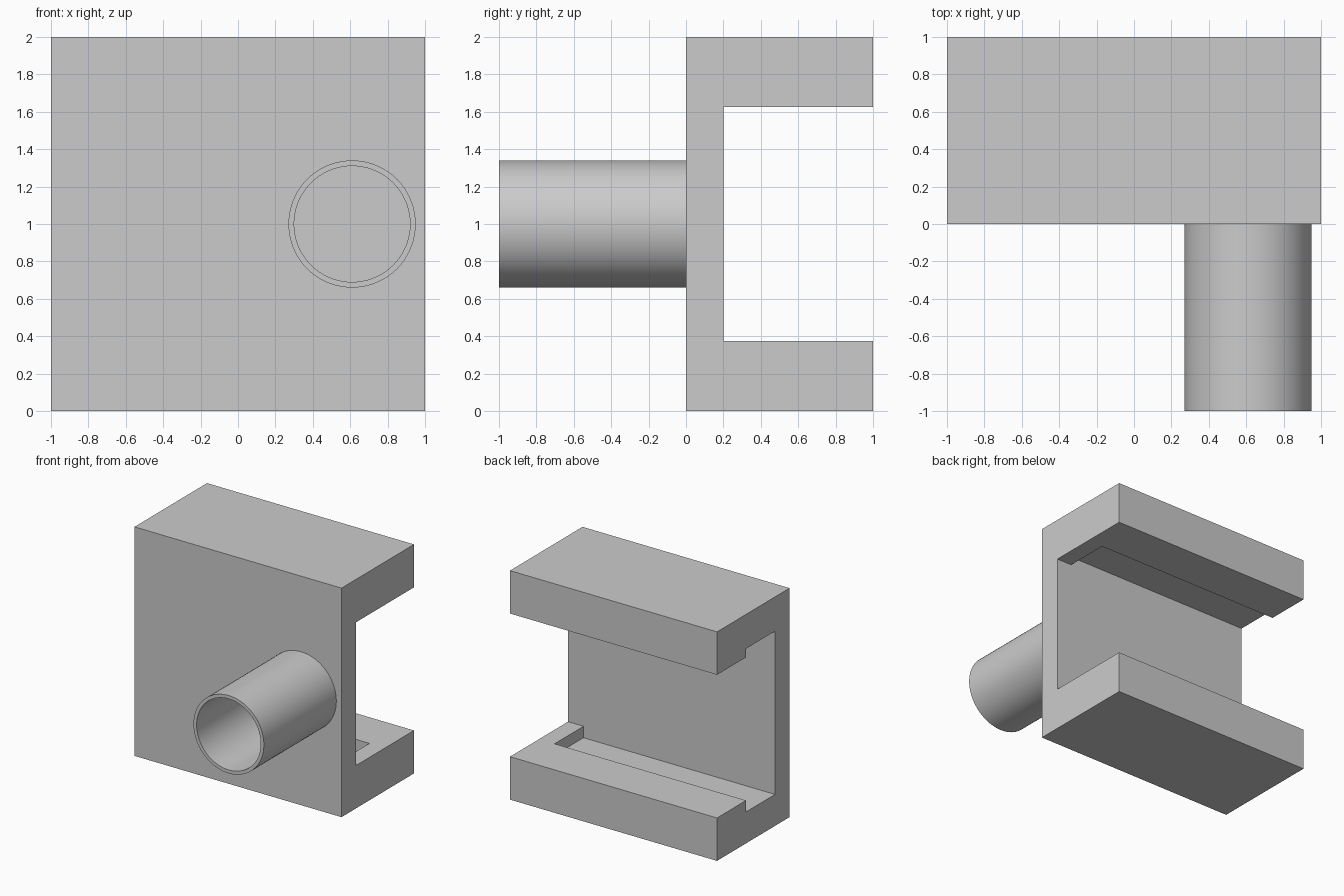
import bpy, bmesh, math
from mathutils import Vector, Matrix

cube = bpy.data.objects.get("Cube")
if cube:
    bpy.data.objects.remove(cube, do_unlink=True)

grey = bpy.data.materials.new("plain_grey")
grey.use_nodes = True
grey.diffuse_color = (0.6, 0.6, 0.6, 1)
grey.node_tree.nodes["Principled BSDF"].inputs["Base Color"].default_value = (0.6, 0.6, 0.6, 1)


def add_object(name, bm):
    bmesh.ops.recalc_face_normals(bm, faces=bm.faces)
    mesh = bpy.data.meshes.new(name)
    bm.to_mesh(mesh)
    bm.free()
    mesh.materials.append(grey)
    obj = bpy.data.objects.new(name, mesh)
    bpy.context.collection.objects.link(obj)
    return obj


def prism(name, profile, x0, x1):
    """Extrude a (y, z) profile along x."""
    bm = bmesh.new()
    face = bm.faces.new([bm.verts.new((x0, y, z)) for y, z in profile])
    out = bmesh.ops.extrude_face_region(bm, geom=[face])
    moved = [v for v in out["geom"] if isinstance(v, bmesh.types.BMVert)]
    bmesh.ops.translate(bm, verts=moved, vec=(x1 - x0, 0, 0))
    return add_object(name, bm)


# C-shaped channel, open to the back
LOW, HIGH, WEB = 0.375, 1.625, 0.2
channel = prism("channel_bracket", [
    (0, 0), (1, 0), (1, LOW), (WEB, LOW),
    (WEB, HIGH), (1, HIGH), (1, 2), (0, 2)], -1, 1)

# Stopped grooves beside the web, open at one end
for name, z0, z1 in (("lower_groove_cutter", LOW - 0.1, 0.6),
                     ("upper_groove_cutter", 1.4, HIGH + 0.075)):
    cutter = prism(name, [(WEB, z0), (0.6, z0), (0.6, z1), (WEB, z1)], -1.1, 0.85)
    cutter.hide_render = True
    cutter.hide_set(True)
    cutter.display_type = 'WIRE'
    cut = channel.modifiers.new(name, 'BOOLEAN')
    cut.operation = 'DIFFERENCE'
    cut.solver = 'EXACT'
    cut.object = cutter

# Hollow tube on the front: revolve its wall section around the y axis
centre = Vector((0.61, 0, 1.0))
bm = bmesh.new()
section = [(0.0, 0.0), (0.31, 0.0), (0.31, -1.0), (0.34, -1.0), (0.34, 0.005)]
verts = [bm.verts.new(centre + Vector((r, y, 0))) for r, y in section]
edges = [bm.edges.new(pair) for pair in zip(verts, verts[1:])]
bmesh.ops.spin(bm, geom=verts + edges, cent=centre, axis=(0, 1, 0),
               angle=math.tau, steps=72, use_merge=False)
bmesh.ops.remove_doubles(bm, verts=bm.verts, dist=0.0005)
# Drop the web-side disc, leaving the web itself as the tube floor
disc = [f for f in bm.faces if all(abs(v.co.y) < 0.001 for v in f.verts)]
bmesh.ops.delete(bm, geom=disc, context='FACES')
tube = add_object("front_tube", bm)

bpy.ops.object.select_all(action='DESELECT')
tube.select_set(True)
bpy.context.view_layer.objects.active = tube
bpy.ops.object.shade_smooth_by_angle(angle=math.radians(30))
